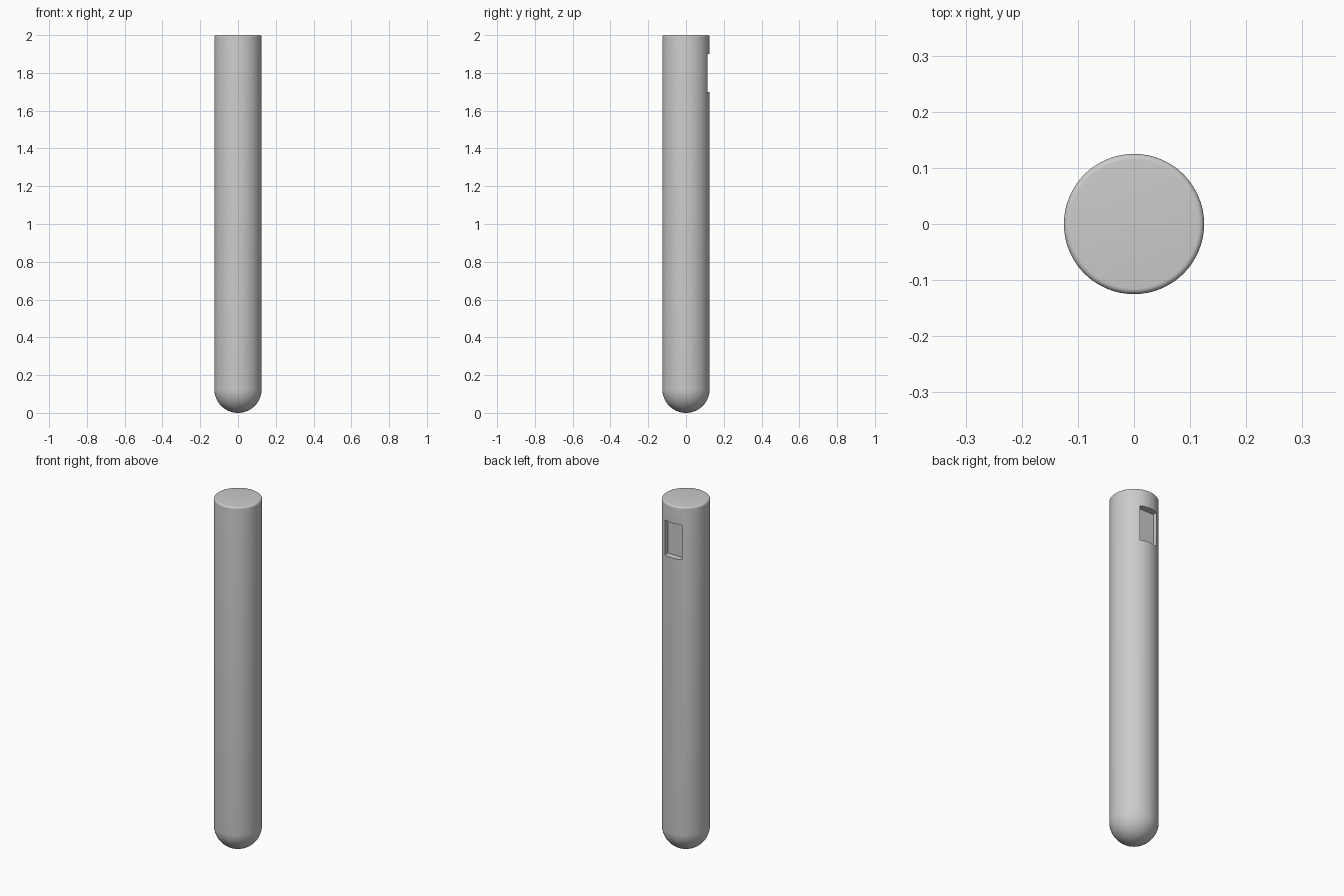
import bpy, bmesh, math

if "Cube" in bpy.data.objects:
    bpy.data.objects.remove(bpy.data.objects["Cube"])

R = 0.125          # tube radius
H = 2.0            # full height
BEVEL = 0.01       # rounded top rim
SIDES = 64

# Profile from the bottom pole up to the centre of the top
profile = [(0, 0)]
for i in range(1, 17):
    a = math.pi / 2 * i / 16
    profile.append((R * math.sin(a), R - R * math.cos(a)))
for i in range(7):
    a = math.pi / 2 * i / 6
    profile.append((R - BEVEL + BEVEL * math.cos(a), H - BEVEL + BEVEL * math.sin(a)))
profile.append((0, H))

# Round-bottomed tube body, revolved about z
bm = bmesh.new()
verts = [bm.verts.new((r, 0, z)) for r, z in profile]
edges = [bm.edges.new(pair) for pair in zip(verts, verts[1:])]
bmesh.ops.spin(bm, geom=verts + edges, cent=(0, 0, 0), axis=(0, 0, 1),
               angle=math.tau, steps=SIDES, use_merge=True)
bmesh.ops.remove_doubles(bm, verts=bm.verts, dist=1e-5)
bmesh.ops.recalc_face_normals(bm, faces=bm.faces)
mesh = bpy.data.meshes.new("tube_body")
bm.to_mesh(mesh)
bm.free()
body = bpy.data.objects.new("tube_body", mesh)
bpy.context.collection.objects.link(body)

# Cutter for the rectangular window recess at the back
floor_y, outer_y = 0.087, 0.2
bpy.ops.mesh.primitive_cube_add(size=1, location=(0, (floor_y + outer_y) / 2, 1.8))
cutter = bpy.context.object
cutter.name = "window_cutter"
cutter.scale = (0.108, outer_y - floor_y, 0.2)
cutter.hide_render = True
cutter.hide_viewport = False
cutter.display_type = 'WIRE'

# Recess the window and smooth the round surfaces
cut = body.modifiers.new("window_recess", 'BOOLEAN')
cut.operation = 'DIFFERENCE'
cut.solver = 'EXACT'
cut.object = cutter
bpy.ops.object.select_all(action='DESELECT')
body.select_set(True)
bpy.context.view_layer.objects.active = body
bpy.ops.object.modifier_apply(modifier=cut.name)
bpy.data.objects.remove(cutter)
bpy.ops.object.shade_smooth_by_angle(angle=math.radians(30))
